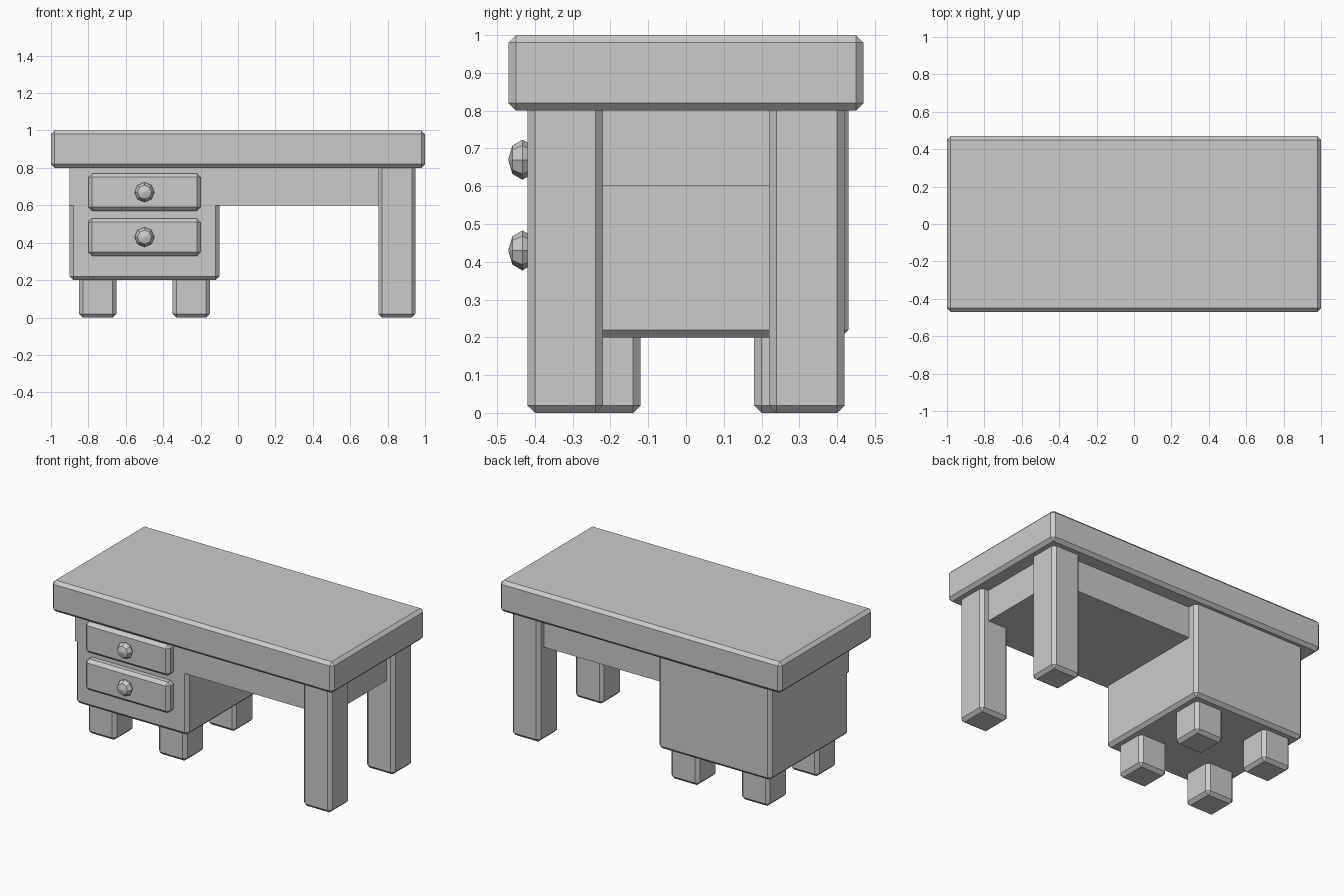
import bpy
import bmesh
from math import radians
from mathutils import Matrix

default_cube = bpy.data.objects.get("Cube")
if default_cube:
    bpy.data.objects.remove(default_cube, do_unlink=True)

# Single plain grey for the whole desk
GREY = (0.6, 0.6, 0.6, 1.0)
grey = bpy.data.materials.new("plain grey")
grey.use_nodes = True
grey.diffuse_color = GREY
grey.node_tree.nodes["Principled BSDF"].inputs["Base Color"].default_value = GREY


def add_object(name, bm):
    mesh = bpy.data.meshes.new(name)
    bm.to_mesh(mesh)
    bm.free()
    mesh.materials.append(grey)
    obj = bpy.data.objects.new(name, mesh)
    bpy.context.collection.objects.link(obj)
    return obj


def box(name, low, high, chamfer=0.02):
    """Box between two corners, with flat chamfered edges."""
    bm = bmesh.new()
    size = [b - a for a, b in zip(low, high)]
    centre = [(a + b) / 2 for a, b in zip(low, high)]
    bmesh.ops.create_cube(bm, size=1)
    bmesh.ops.scale(bm, vec=size, verts=bm.verts)
    bmesh.ops.translate(bm, vec=centre, verts=bm.verts)
    if chamfer:
        bmesh.ops.bevel(bm, geom=bm.edges[:], offset=chamfer, segments=1,
                        affect='EDGES')
    return add_object(name, bm)


def knob(name, x, y, z):
    """Faceted, flattened ball with its pole facing forward."""
    bm = bmesh.new()
    bmesh.ops.create_uvsphere(bm, u_segments=8, v_segments=4, radius=0.053)
    bmesh.ops.rotate(bm, matrix=Matrix.Rotation(radians(90), 3, 'X'),
                     verts=bm.verts)
    bmesh.ops.scale(bm, vec=(1, 0.71, 1), verts=bm.verts)
    bmesh.ops.translate(bm, vec=(x, y, z), verts=bm.verts)
    return add_object(name, bm)


# Table top, solid frame under it, and drawer cabinet
box("table_top", (-1, -0.47, 0.8), (1, 0.47, 1))
box("under_frame", (-0.9, -0.37, 0.6), (0.9, 0.37, 0.81), chamfer=0)
box("cabinet", (-0.9, -0.37, 0.2), (-0.1, 0.43, 0.83))

# Two long legs and four short legs under the cabinet
LEG = 0.2
for place, y in (("front", -0.42), ("back", 0.22)):
    box(f"long_leg_{place}", (0.75, y, 0), (0.95, y + LEG, 0.83))
for place, y in (("front", -0.32), ("back", 0.18)):
    for side, x in (("right", -0.85), ("left", -0.35)):
        box(f"short_leg_{place}_{side}", (x, y, 0), (x + LEG, y + LEG, 0.23))

# Drawers with knobs
for level, z in (("upper", 0.67), ("lower", 0.43)):
    box(f"drawer_{level}", (-0.8, -0.42, z - 0.1), (-0.2, -0.32, z + 0.1))
    knob(f"knob_{level}", -0.5, -0.433, z)
